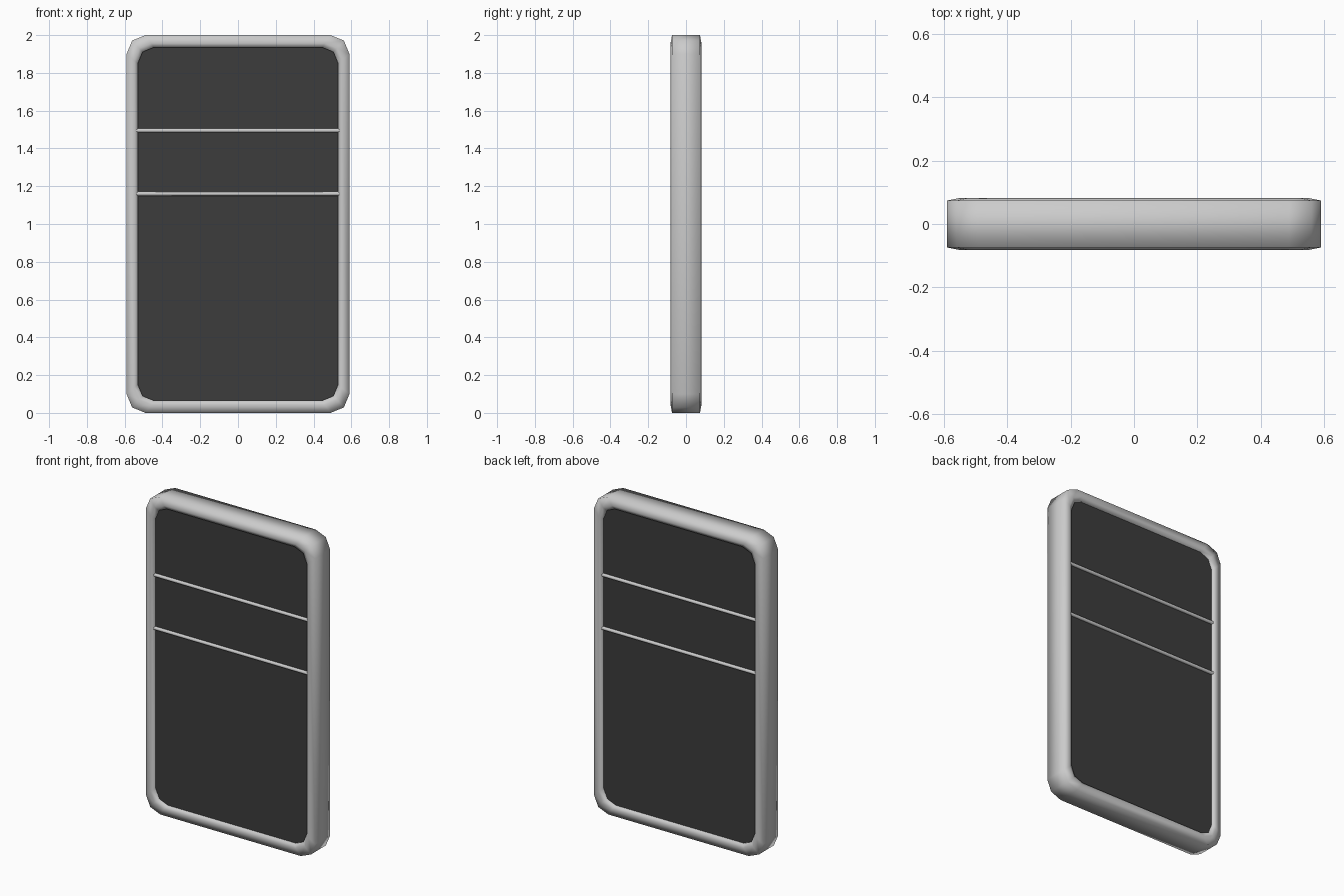
import bpy, bmesh, math

if "Cube" in bpy.data.objects:
    bpy.data.objects.remove(bpy.data.objects["Cube"])

dark = bpy.data.materials.new("dark_panel")
dark.diffuse_color = (0.045, 0.045, 0.045, 1)
dark.use_nodes = True
dark.node_tree.nodes["Principled BSDF"].inputs["Base Color"].default_value = dark.diffuse_color


def outline(inset, y):
    """Rounded rectangle in the xz plane, two segments per corner."""
    hw, hh = 0.59 - inset, 1.0 - inset * 1.08
    r = 0.1 - inset * 0.25
    pts = []
    for k, (sx, sz) in enumerate([(1, 1), (-1, 1), (-1, -1), (1, -1)]):
        for i in range(3):
            a = math.radians(90 * k + 45 * i)
            pts.append((sx * (hw - r) + r * math.cos(a), y,
                        1 + sz * (hh - r) + r * math.sin(a)))
    return pts


def loft(name, profile, closed):
    """Join outlines given as (inset, y); closed loops or capped ends."""
    bm = bmesh.new()
    rings = [[bm.verts.new(p) for p in outline(*s)] for s in profile]
    n = len(rings[0])
    pairs = list(zip(rings, rings[1:]))
    if closed:
        pairs.append((rings[-1], rings[0]))
    else:
        bm.faces.new(rings[0])
        bm.faces.new(rings[-1])
    for a, b in pairs:
        for i in range(n):
            j = (i + 1) % n
            bm.faces.new((a[i], a[j], b[j], b[i]))
    bmesh.ops.recalc_face_normals(bm, faces=bm.faces)
    me = bpy.data.meshes.new(name)
    bm.to_mesh(me)
    bm.free()
    ob = bpy.data.objects.new(name, me)
    bpy.context.collection.objects.link(ob)
    return ob


# Rounded outer frame, same profile front and back
half = [(0.0, -0.074), (0.04, -0.082), (0.06, -0.072), (0.06, -0.05)]
frame = loft("frame", half + [(i, -y) for i, y in reversed(half)], True)
frame.data.shade_smooth()

# Dark slab filling the opening
panel = loft("panel", [(0.055, -0.062), (0.055, 0.062)], False)
panel.data.materials.append(dark)

# Two thin cross bars on each face
for side, y in (("front", -0.066), ("back", 0.066)):
    for level, z in (("upper", 1.495), ("lower", 1.16)):
        bpy.ops.mesh.primitive_cylinder_add(
            vertices=8, radius=0.011, depth=1.08, location=(0, y, z),
            rotation=(0, math.pi / 2, 0))
        bar = bpy.context.object
        bar.name = f"{side}_{level}_bar"
        bpy.ops.object.shade_smooth_by_angle(angle=math.radians(60))
